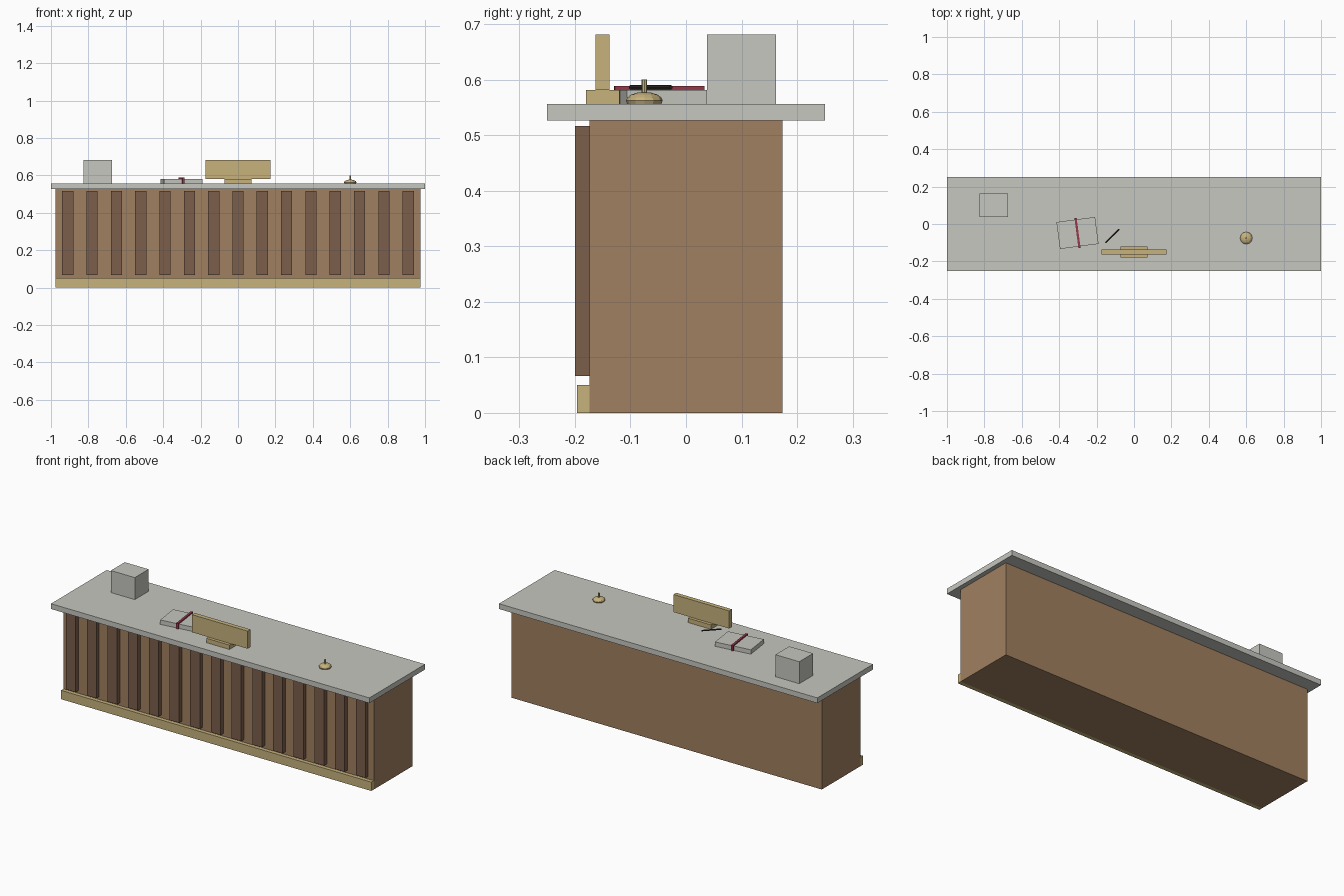
import bpy
from math import radians, atan2
from mathutils import Vector

cube = bpy.data.objects.get("Cube")
if cube:
    bpy.data.objects.remove(cube, do_unlink=True)


def material(name, rgb):
    mat = bpy.data.materials.new(name)
    mat.use_nodes = True
    colour = (*rgb, 1.0)
    mat.diffuse_color = colour
    mat.node_tree.nodes["Principled BSDF"].inputs["Base Color"].default_value = colour
    return mat


stone = material("pale grey stone", (0.57, 0.57, 0.53))
wood = material("mid brown wood", (0.352, 0.216, 0.117))
dark_wood = material("dark brown wood", (0.202, 0.114, 0.07))
brass = material("brass", (0.565, 0.445, 0.202))
red = material("ribbon red", (0.32, 0.04, 0.07))
black = material("pen black", (0.03, 0.025, 0.02))


def finish(name, mat):
    obj = bpy.context.object
    obj.name = name
    obj.data.materials.append(mat)
    return obj


def box(name, mat, centre, size, base, turn=0):
    """Box standing at height base; centre is (x, y)."""
    x, y = centre
    bpy.ops.mesh.primitive_cube_add(size=1, location=(x, y, base + size[2] / 2),
                                    rotation=(0, 0, radians(turn)))
    obj = finish(name, mat)
    obj.scale = size
    return obj


def rod(name, mat, start, end, radius, sides=8):
    a, b = Vector(start), Vector(end)
    axis = b - a
    bpy.ops.mesh.primitive_cylinder_add(vertices=sides, radius=radius, depth=axis.length,
                                        location=(a + b) / 2)
    obj = finish(name, mat)
    obj.rotation_euler = axis.to_track_quat("Z", "Y").to_euler()
    return obj


TOP = 0.556

# Counter body, worktop and base strip
box("counter_body", wood, (0, 0), (1.95, 0.348, 0.527), 0)
box("worktop", stone, (0, 0), (2, 0.5, 0.03), TOP - 0.03)
box("base_strip", brass, (0, -0.185), (1.95, 0.022, 0.05), 0)

# Evenly spaced slats along the front
for i in range(15):
    box(f"front_slat_{i + 1}", dark_wood, ((i - 7) * 0.13, -0.187), (0.06, 0.026, 0.45), 0.066)

# Block on the worktop
box("storage_block", stone, (-0.75, 0.1), (0.15, 0.124, 0.125), TOP)

# Turned book with a ribbon around it
book_centre = (-0.302, -0.048)
box("book", stone, book_centre, (0.208, 0.145, 0.025), TOP, 7.5)
box("book_ribbon", red, book_centre, (0.012, 0.163, 0.032), TOP, 7.5)

# Pen
rod("pen", black, (-0.152, -0.1, 0.586), (-0.08, -0.027, 0.586), 0.004)

# Name plate on its foot
box("plate_foot", brass, (0, -0.15), (0.145, 0.06, 0.025), TOP)
box("plate_board", brass, (0, -0.15), (0.35, 0.025, 0.1), TOP + 0.025)

# Desk bell: flattened dome and push button
bpy.ops.mesh.primitive_uv_sphere_add(segments=12, ring_count=8, radius=1,
                                     location=(0.6, -0.075, TOP + 0.006))
finish("bell_dome", brass).scale = (0.033, 0.033, 0.0155)
rod("bell_button", brass, (0.6, -0.075, TOP + 0.015), (0.6, -0.075, 0.6), 0.005)
